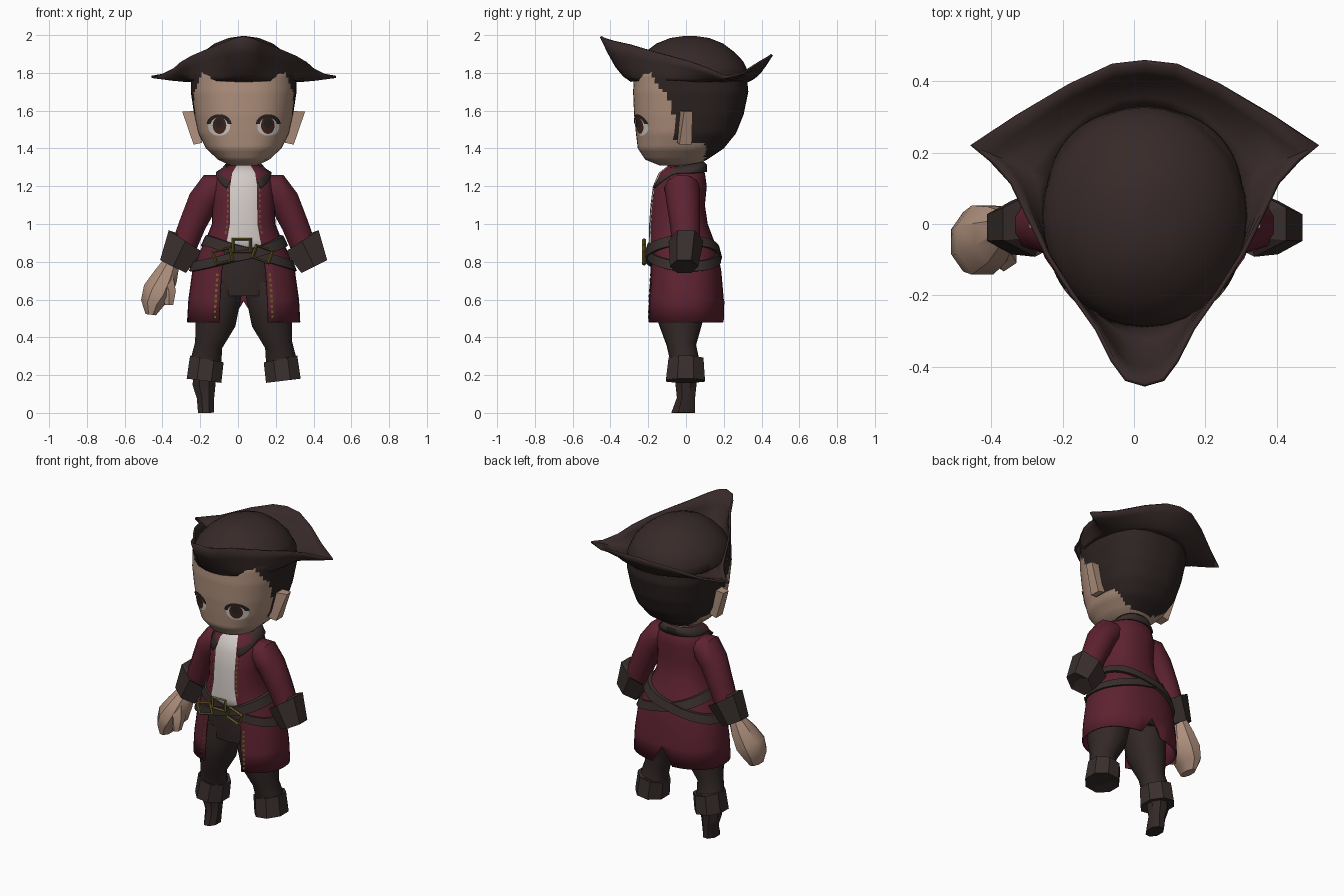
import bpy, bmesh, math
from mathutils import Vector, Matrix

if "Cube" in bpy.data.objects:
    bpy.data.objects.remove(bpy.data.objects["Cube"])

CX = 0.03  # body centre line


def mat(name, r, g, b):
    m = bpy.data.materials.new(name)
    m.diffuse_color = (r, g, b, 1)
    m.use_nodes = True
    m.node_tree.nodes["Principled BSDF"].inputs["Base Color"].default_value = m.diffuse_color
    return m


SKIN = mat("skin", 0.43, 0.28, 0.205)
COAT = mat("wine_coat", 0.110, 0.016, 0.030)
HAT = mat("hat_brown", 0.038, 0.023, 0.022)
HAIR = mat("hair_brown", 0.026, 0.017, 0.016)
SHIRT = mat("shirt_white", 0.64, 0.59, 0.56)
GOLD = mat("old_gold", 0.15, 0.115, 0.018)
LEATHER = mat("dark_leather", 0.040, 0.028, 0.026)
CLOTH = mat("trouser_brown", 0.032, 0.021, 0.020)
IRIS = mat("iris_brown", 0.055, 0.020, 0.012)


def finish(name, bm, mats, angle=40, thick=0):
    bmesh.ops.recalc_face_normals(bm, faces=bm.faces)
    me = bpy.data.meshes.new(name)
    bm.to_mesh(me)
    bm.free()
    for m in mats:
        me.materials.append(m)
    ob = bpy.data.objects.new(name, me)
    bpy.context.collection.objects.link(ob)
    if thick:
        mod = ob.modifiers.new("thickness", 'SOLIDIFY')
        mod.thickness = thick
    bpy.ops.object.select_all(action='DESELECT')
    ob.select_set(True)
    bpy.context.view_layer.objects.active = ob
    bpy.ops.object.shade_smooth_by_angle(angle=math.radians(angle))
    return ob


def loft(name, rows, mats, rule=None, caps=(True, True), closed=True, angle=40, thick=0):
    """Skin rows of points; rule(centre, column) gives a material index, None = hole."""
    bm = bmesh.new()
    vs = [[bm.verts.new(p) for p in r] for r in rows]
    n = len(rows[0])
    for a, b in zip(vs, vs[1:]):
        for j in range(n if closed else n - 1):
            q = [a[j], a[(j + 1) % n], b[(j + 1) % n], b[j]]
            k = rule(sum((v.co for v in q), Vector()) / 4, j) if rule else 0
            if k is not None:
                bm.faces.new(q).material_index = k
    for flag, r in zip(caps, (vs[0], vs[-1])):
        if flag:
            bm.faces.new(r)
    return finish(name, bm, mats, angle, thick)


def lerp_table(tab, z):
    """Linear lookup in rows whose first value is z, ascending."""
    z = min(max(z, tab[0][0]), tab[-1][0])
    for a, b in zip(tab, tab[1:]):
        if z <= b[0]:
            t = (z - a[0]) / (b[0] - a[0])
            return [u + (v - u) * t for u, v in zip(a[1:], b[1:])]


def oval(th, z, hw, yf, yb, p=2.3, off=0):
    s, c = math.sin(th), math.cos(th)
    f = lambda v: math.copysign(abs(v) ** (2 / p), v)
    return Vector((CX + (hw + off) * f(s), (yf + yb) / 2 - ((yb - yf) / 2 + off) * f(c), z))


def ring(n, z, dims, p=2.3, off=0):
    return [oval(math.tau * i / n, z, *dims, p, off) for i in range(n)]


def tube(name, pts, m, n=8, side=-1, angle=40):
    """Closed tube through (x, y, z, rx, ry); x counted outward from the centre line."""
    P = [Vector((CX + side * p[0], p[1], p[2])) for p in pts]
    rows = []
    for i, p in enumerate(pts):
        d = P[min(i + 1, len(P) - 1)] - P[max(i - 1, 0)]
        d.y = 0
        u = Vector((0, 1, 0)).cross(d.normalized())
        rows.append([P[i] + u * p[3] * math.cos(a) + Vector((0, p[4] * math.sin(a), 0))
                     for a in [math.tau * (k + .5) / n for k in range(n)]])
    return loft(name, rows, [m], angle=angle)


# Head: z, half width, front y, back y
HEAD = [(1.31, .07, -.14, .05), (1.34, .135, -.215, .11), (1.40, .20, -.255, .20),
        (1.48, .24, -.265, .265), (1.58, .262, -.275, .305), (1.70, .28, -.28, .33),
        (1.80, .28, -.275, .32), (1.85, .24, -.23, .27)]
HAIRLINE = [(1.43, -.055), (1.58, -.065), (1.68, -.10), (1.74, -.15), (1.80, -.19)]


def hair_rule(c, j):
    return int((c.z > 1.43 and c.y > lerp_table(HAIRLINE, c.z)[0]) or c.y > .10)


zs = [1.31 + .015 * i for i in range(37)]
loft("head", [ring(72, z, lerp_table(HEAD, z), 2.4) for z in zs], [SKIN, HAIR], hair_rule)


def face_y(x, z):
    hw, yf, yb = lerp_table(HEAD, z)
    t = min(abs((x - CX) / hw), 1)
    return (yf + yb) / 2 - (yb - yf) / 2 * (1 - t ** 2.4) ** (1 / 2.4)


# Eyes and ears, mirrored
def face_plate(name, cx, cz, rx, rz, m, off, a0=0, a1=math.tau, inner=0):
    rows = []
    for f in (1, .66, .33, .02) if not inner else (1, inner):
        rows.append([])
        for k in range(25):
            a = a0 + (a1 - a0) * k / 24
            x, z = cx + rx * f * math.cos(a), cz + rz * f * math.sin(a)
            rows[-1].append((x, face_y(x, z) - off, z))
    loft(name, rows, [m], caps=(False, False), closed=False)


for s in (-1, 1):
    ex = CX + s * .13
    face_plate("eye_white", ex, 1.515, .058, .048, SHIRT, .003)
    face_plate("eye_iris", ex - s * .002, 1.522, .036, .045, IRIS, .005)
    face_plate("eye_pupil", ex - s * .002, 1.535, .022, .026, HAIR, .007)
    face_plate("eyelash", ex, 1.525, .066, .056, HAIR, .008, .1, math.pi - .1, .68)
    bm = bmesh.new()
    for x, y, z in ((.22, -.045, 1.60), (.22, .03, 1.60), (.325, -.01, 1.595), (.32, .035, 1.595),
                    (.22, -.045, 1.43), (.22, .03, 1.43), (.265, -.035, 1.42), (.265, .03, 1.42)):
        bm.verts.new((CX + s * x, y, z))
    bmesh.ops.convex_hull(bm, input=bm.verts)
    finish("ear", bm, [SKIN], 20)

# Hat: domed crown and three-cornered brim
loft("hat_crown", [[(CX + rx * math.sin(a), .02 + (rx + .022) * -math.cos(a), z)
                    for a in [math.tau * k / 32 for k in range(32)]]
                   for z, rx in ((1.755, .288), (1.81, .285), (1.86, .262), (1.91, .215),
                                 (1.955, .155), (1.985, .08), (1.995, .01))], [HAT])
half = [(0, -.445, 1.995), (.05, -.43, 1.985), (.085, -.38, 1.97), (.13, -.29, 1.95),
        (.20, -.19, 1.92), (.27, -.08, 1.89), (.325, .03, 1.86), (.37, .12, 1.825),
        (.43, .185, 1.795), (.487, .22, 1.785), (.36, .30, 1.805), (.21, .385, 1.86),
        (.09, .44, 1.892)]
rim = half + [(0, .45, 1.90)] + [(-x, y, z) for x, y, z in half[:0:-1]]
brim = []
for t, zt in ((0, 0), (.25, .12), (.5, .33), (.75, .64), (1, 1)):
    row = []
    for x, y, z in rim:
        a = math.atan2(x / .28, -(y - .02) / .305)
        ix, iy, iz = .28 * math.sin(a), .02 - .305 * math.cos(a), 1.762
        row.append((CX + ix + (x - ix) * t, iy + (y - iy) * t, iz + (z - iz) * zt))
    brim.append(row)
loft("hat_brim", brim, [HAT], caps=(False, False), angle=60, thick=.012)

# Coat: z, half width, front y, back y
BODY = [(.48, .30, -.213, .203), (.60, .293, -.21, .20), (.75, .272, -.20, .187),
        (.85, .235, -.197, .168), (.92, .20, -.197, .145), (1.0, .168, -.195, .115),
        (1.1, .165, -.188, .10), (1.2, .165, -.175, .11), (1.27, .14, -.145, .10),
        (1.31, .085, -.095, .07)]


def coat_rule(c, j):
    if j in (0, 1, 30, 31):  # open front: shirt above, gap below the belts
        return 1 if c.z > .85 else None
    return 0


rows = [ring(32, r[0], r[1:]) for r in BODY]
rows[0][16].z = .59  # back vent
loft("coat", rows, [COAT, SHIRT], coat_rule, caps=(False, True), thick=.01)
tube("neck", [(0, -.01, 1.36, .075, .075), (0, -.015, 1.25, .08, .08)], SKIN, 12)

# Gold stitches along both coat edges
bm = bmesh.new()
for s in (-1, 1):
    for i in range(26):
        z = .50 + i * .028
        if .74 < z < .93:
            continue
        q = [oval(s * math.radians(a), zz, *lerp_table(BODY, zz), off=.006)
             for a, zz in ((25, z), (28, z), (28, z + .015), (25, z + .015))]
        bm.faces.new([bm.verts.new(p) for p in q])
finish("gold_stitches", bm, [GOLD])

# Collar with pointed lapels
angs = [math.radians(20 + 320 * k / 32) for k in range(33)]
top, fold, low = [], [], []
for a in angs:
    f = (1 + math.cos(a)) / 2  # 1 at the front
    d = max(0, 1 - min(a, math.tau - a) / math.radians(75))
    top.append(oval(a, 1.33 - .035 * f, .10, -.11, .095))
    fold.append(oval(a, 1.315 - .045 * f, .115, -.135, .11))
    zl = 1.275 - .11 * d
    low.append(oval(a + (.18 * d if a < math.pi else -.18 * d), zl, *lerp_table(BODY, zl), off=.014))
loft("collar", [top, fold, low], [LEATHER], caps=(False, False), closed=False, thick=.01)

# Two crossing belts with buckles
for s in (-1, 1):
    def belt_row(h, off):
        out = []
        for k in range(48):
            a = math.tau * k / 48
            z = .845 + s * .068 * math.sin(a) + h - .01 * s * math.cos(a)
            out.append(oval(a, z, *lerp_table(BODY, z), off=off))
        return out
    loft("belt", [belt_row(.028, -.003), belt_row(.026, .014 + .004 * s),
                  belt_row(-.026, .014 + .004 * s), belt_row(-.028, -.003)],
         [LEATHER], caps=(False, False), angle=30)

for x, z, tilt in ((.02, .885, 0), (-.08, .83, -.25), (.13, .84, .35)):
    bpy.ops.mesh.primitive_torus_add(major_segments=4, minor_segments=4,
                                     major_radius=.056, minor_radius=.010)
    ob = bpy.context.object
    ob.name = "buckle"
    ob.data.transform(Matrix.Translation((x, -.222, z)) @ Matrix.Rotation(tilt, 4, 'Y')
                      @ Matrix.Diagonal((1.15, 1, .85, 1)) @ Matrix.Rotation(math.pi / 2, 4, 'X')
                      @ Matrix.Rotation(math.pi / 4, 4, 'Z'))
    ob.data.materials.append(GOLD)

# Trouser seat inside the coat
loft("trouser_seat", [ring(16, .90, (.16, -.16, .10)), ring(16, .75, (.21, -.165, .13)),
                      ring(16, .62, (.20, -.15, .11))], [CLOTH])

# Sleeves, cuffs, trouser legs and boot tops on both sides
for s in (-1, 1):
    tube("sleeve", [(.09, -.02, 1.215, .05, .075), (.16, -.02, 1.19, .09, .095),
                    (.215, -.015, 1.12, .085, .09), (.27, -.005, 1.0, .075, .08),
                    (.325, 0, .86, .07, .07)], COAT, 10, s)
    tube("cuff", [(.30, 0, .89, .07, .06), (.308, 0, .91, .122, .092),
                  (.374, -.01, .775, .088, .075), (.368, -.01, .79, .06, .05)], LEATHER, 6, s, 25)
    tube("trouser_leg", [(.12, -.025, .70, .125, .13), (.135, -.03, .60, .122, .13),
                         (.15, -.03, .48, .112, .12), (.185, -.025, .36, .076, .08),
                         (.20, -.005, .27, .085, .08)], CLOTH, 12, s)
    tube("boot_top", [(.19, 0, .27, .07, .07), (.195, 0, .285, .098, .10),
                      (.21, -.003, .17, .10, .112), (.207, 0, .185, .06, .06)], LEATHER, 8, s, 25)

# Single peg foot and single mitten hand
tube("peg_foot", [(.205, 0, .20, .065, .065), (.21, 0, .15, .066, .06),
                  (.202, 0, .08, .05, .052), (.20, -.015, 0, .045, .068)], CLOTH, 8)
tube("hand", [(.385, -.01, .79, .05, .05), (.415, -.03, .72, .072, .085),
              (.455, -.045, .64, .088, .105), (.485, -.05, .58, .066, .09),
              (.492, -.06, .52, .03, .06)], SKIN, 8)
tube("thumb", [(.415, -.06, .71, .05, .05), (.395, -.085, .64, .042, .048),
               (.395, -.095, .57, .025, .03)], SKIN, 6)
